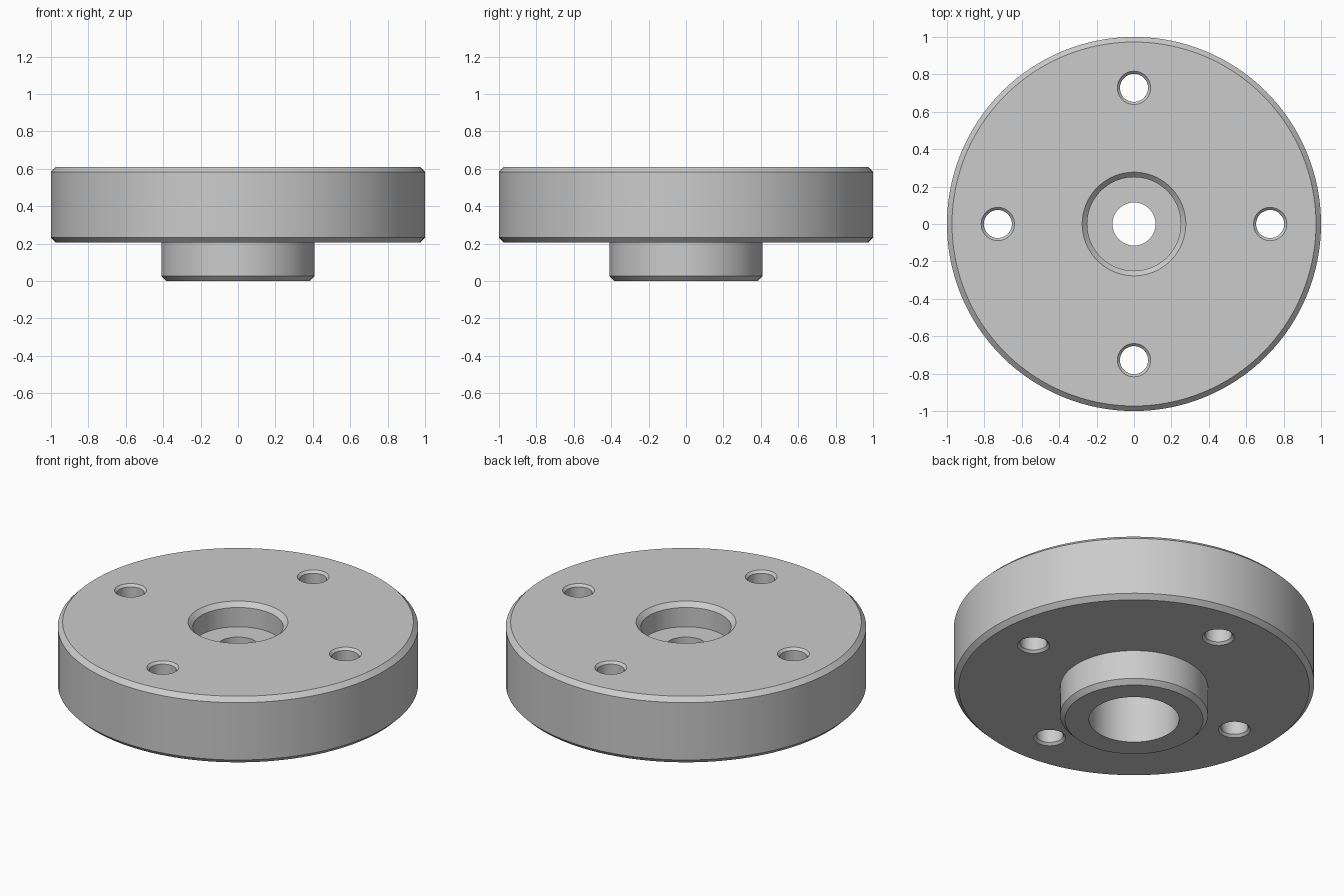
import bpy
import bmesh
from math import radians, pi
from mathutils import Matrix, Vector

cube = bpy.data.objects.get("Cube")
if cube:
    bpy.data.objects.remove(cube, do_unlink=True)

steel = bpy.data.materials.new("machined_grey")
steel.use_nodes = True
GREY = (0.6, 0.6, 0.6, 1.0)
steel.diffuse_color = GREY
steel.node_tree.nodes["Principled BSDF"].inputs["Base Color"].default_value = GREY


def lathe(name, profile, segments, closed, location=(0, 0, 0)):
    """Turn an (r, z) profile around the z axis."""
    bm = bmesh.new()
    verts = [bm.verts.new((r, 0, z)) for r, z in profile]
    ends = verts[1:] + verts[:1] if closed else verts[1:]
    edges = [bm.edges.new(pair) for pair in zip(verts, ends)]
    bmesh.ops.spin(bm, geom=verts + edges, cent=(0, 0, 0), axis=(0, 0, 1),
                   angle=2 * pi, steps=segments, use_merge=True)
    bmesh.ops.remove_doubles(bm, verts=bm.verts, dist=1e-5)
    bmesh.ops.recalc_face_normals(bm, faces=bm.faces)
    mesh = bpy.data.meshes.new(name)
    bm.to_mesh(mesh)
    bm.free()
    mesh.materials.append(steel)
    obj = bpy.data.objects.new(name, mesh)
    obj.location = location
    bpy.context.collection.objects.link(obj)
    return obj


# Main levels and radii
TOP, UNDER = 0.61, 0.205
BEVEL = 0.027
HUB, BORE, SHAFT = 0.41, 0.25, 0.115
SEAT, WEB = 0.465, 0.36

# Flange disc with hub, top recess, web and lower bore in one section
flange = lathe("flange_with_hub", [
    (HUB - BEVEL, 0), (HUB, BEVEL), (HUB, UNDER),
    (1 - BEVEL, UNDER), (1, UNDER + BEVEL), (1, TOP - BEVEL), (1 - BEVEL, TOP),
    (BORE + BEVEL, TOP), (BORE, TOP - BEVEL), (BORE, SEAT),
    (SHAFT, SEAT), (SHAFT, WEB), (BORE, WEB), (BORE, 0),
], 128, True)

# Four bolt holes, chamfered at both ends
HOLE, LIP, OVER = 0.075, 0.014, 0.02
bolt_profile = [
    (0, UNDER - OVER), (HOLE + LIP + OVER, UNDER - OVER), (HOLE, UNDER + LIP),
    (HOLE, TOP - LIP), (HOLE + LIP + OVER, TOP + OVER), (0, TOP + OVER),
]
cutters = []
for i in range(4):
    spot = Matrix.Rotation(i * pi / 2, 3, 'Z') @ Vector((0.728, 0, 0))
    cutters.append(lathe("bolt_hole_cutter", bolt_profile, 48, False, spot))

bpy.context.view_layer.objects.active = flange
for cutter in cutters:
    cutter.hide_render = True
    mod = flange.modifiers.new("bolt_hole", 'BOOLEAN')
    mod.operation = 'DIFFERENCE'
    mod.solver = 'EXACT'
    mod.object = cutter
    bpy.ops.object.modifier_apply(modifier=mod.name)
for cutter in cutters:
    bpy.data.objects.remove(cutter, do_unlink=True)

# Smooth round walls, crisp machined edges
bpy.ops.object.select_all(action='DESELECT')
flange.select_set(True)
bpy.ops.object.shade_smooth_by_angle(angle=radians(30))
